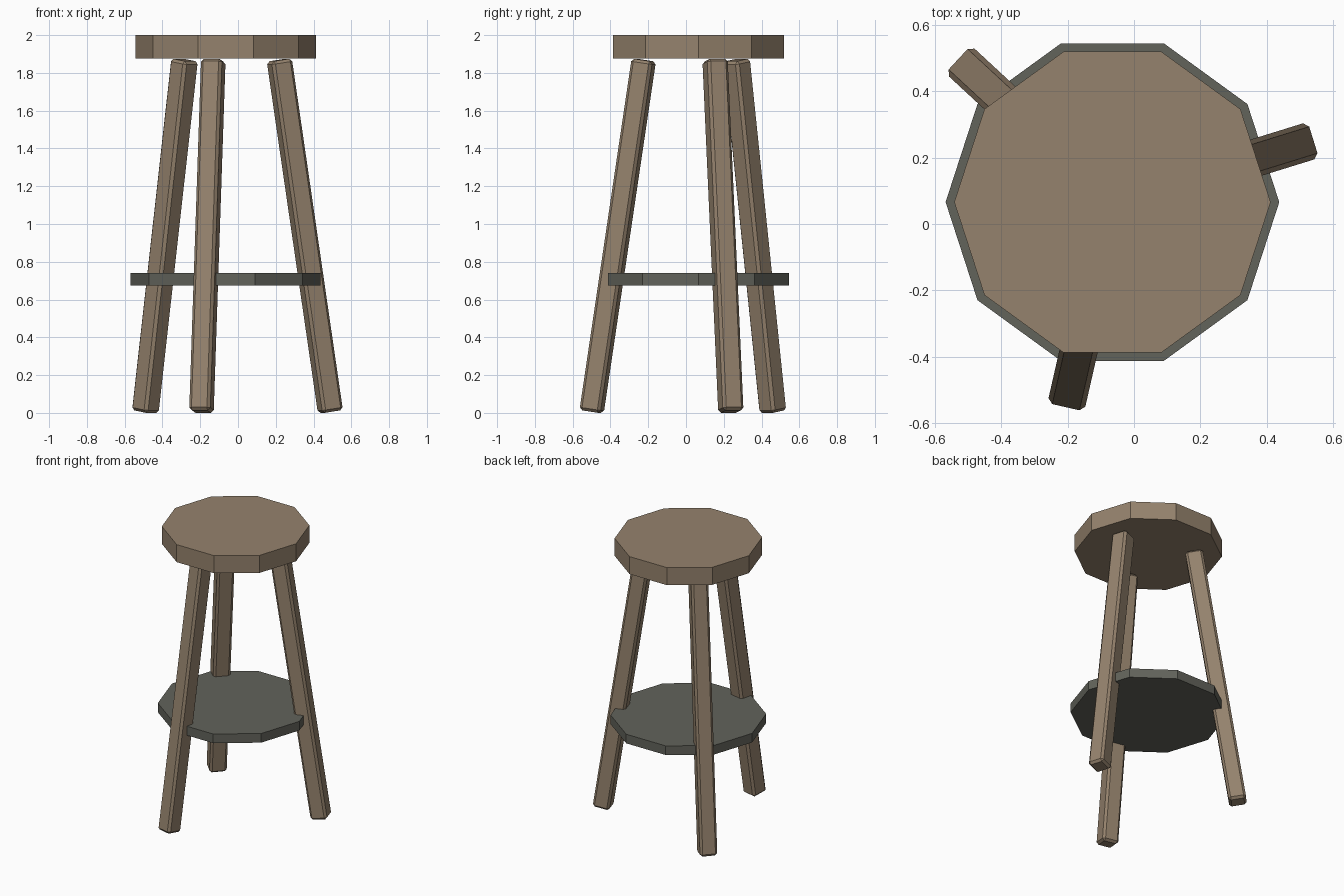
import bpy
import bmesh
import math
from mathutils import Matrix, Vector

cube = bpy.data.objects.get("Cube")
if cube:
    bpy.data.objects.remove(cube, do_unlink=True)


def make_material(name, color):
    mat = bpy.data.materials.new(name)
    mat.use_nodes = True
    mat.diffuse_color = color
    mat.node_tree.nodes["Principled BSDF"].inputs["Base Color"].default_value = color
    return mat


wood = make_material("weathered_wood", (0.30, 0.225, 0.153, 1))
metal = make_material("dark_grey_metal", (0.122, 0.125, 0.104, 1))

# Axis shared by the seat, the shelf and the ring of legs
CENTRE = Vector((-0.065, 0.066, 0))


def finish(bm, name, mat):
    mesh = bpy.data.meshes.new(name)
    bm.to_mesh(mesh)
    bm.free()
    mesh.materials.append(mat)
    obj = bpy.data.objects.new(name, mesh)
    bpy.context.collection.objects.link(obj)
    return obj


def disc(name, radius, bottom, top, mat):
    """Ten-sided flat disc with a corner pointing to the front."""
    bm = bmesh.new()
    place = Matrix.Translation(CENTRE + Vector((0, 0, (bottom + top) / 2)))
    bmesh.ops.create_cone(bm, cap_ends=True, segments=10, radius1=radius,
                          radius2=radius, depth=top - bottom,
                          matrix=place @ Matrix.Rotation(math.pi / 2, 4, "Z"))
    return finish(bm, name, mat)


def leg(name, degrees, width=0.114, chamfer=0.015):
    """Square chamfered post leaning outward in the given direction."""
    angle = math.radians(degrees)
    out = Vector((math.cos(angle), math.sin(angle), 0))
    foot = CENTRE + out * 0.58 + Vector((0, 0, 0.007))
    head = CENTRE + out * 0.297 + Vector((0, 0, 1.868))
    axis = (head - foot).normalized()
    side = axis.cross(out).normalized()
    turn = Matrix((side.cross(axis), side, axis)).transposed().to_4x4()

    bm = bmesh.new()
    bmesh.ops.create_cube(bm, size=1)
    bmesh.ops.scale(bm, vec=(width, width, (head - foot).length), verts=bm.verts)
    bmesh.ops.bevel(bm, geom=bm.edges[:], offset=chamfer, segments=1, affect="EDGES")
    bm.transform(Matrix.Translation((foot + head) / 2) @ turn)
    return finish(bm, name, wood)


# Seat and foot shelf
disc("seat", 0.477, 1.875, 2.0, wood)
disc("foot_shelf", 0.503, 0.675, 0.74, metal)

# Three splayed legs, evenly spaced
for i, name in enumerate(("left_leg", "back_right_leg", "front_leg")):
    leg(name, 17.2 + 120 * i)
